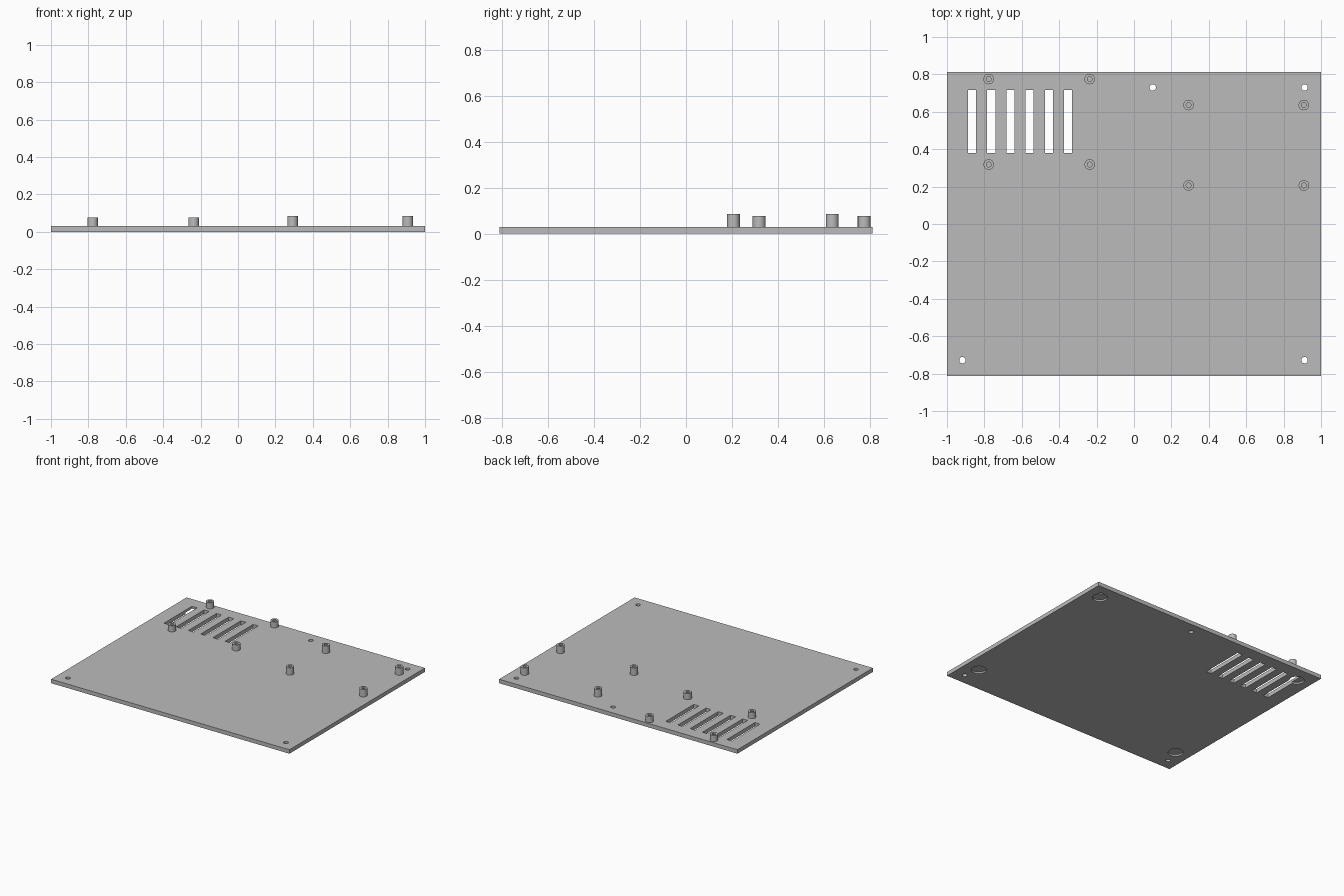
import bpy
import bmesh
from math import tau, radians
from mathutils import Matrix, Vector

cube = bpy.data.objects.get("Cube")
if cube:
    bpy.data.objects.remove(cube, do_unlink=True)

THICK = 0.03

grey = bpy.data.materials.new("plain_grey")
grey.use_nodes = True
grey.diffuse_color = (0.5, 0.5, 0.5, 1)
grey.node_tree.nodes["Principled BSDF"].inputs["Base Color"].default_value = (0.5, 0.5, 0.5, 1)


def make_object(name, bm):
    mesh = bpy.data.meshes.new(name)
    bm.to_mesh(mesh)
    bm.free()
    mesh.materials.append(grey)
    obj = bpy.data.objects.new(name, mesh)
    bpy.context.collection.objects.link(obj)
    return obj


def activate(obj):
    bpy.ops.object.select_all(action="DESELECT")
    obj.select_set(True)
    bpy.context.view_layer.objects.active = obj


def add_box(bm, centre, size):
    matrix = Matrix.Translation(centre) @ Matrix.Diagonal((*size, 1))
    bmesh.ops.create_cube(bm, size=1, matrix=matrix)


def add_cylinder(bm, x, y, z, radius, depth):
    bmesh.ops.create_cone(bm, cap_ends=True, segments=32, radius1=radius, radius2=radius,
                          depth=depth, matrix=Matrix.Translation((x, y, z)))


def cut(target, name, bm):
    cutter = make_object(name, bm)
    cutter.hide_render = True
    activate(target)
    mod = target.modifiers.new(name, "BOOLEAN")
    mod.operation = "DIFFERENCE"
    mod.solver = "EXACT"
    mod.object = cutter
    bpy.ops.object.modifier_apply(modifier=mod.name)
    bpy.data.objects.remove(cutter, do_unlink=True)


# Base plate
bm = bmesh.new()
add_box(bm, (0, 0, THICK / 2), (2, 1.624, THICK))
plate = make_object("base_plate", bm)

# Shallow round foot recesses underneath
bm = bmesh.new()
for x in (-0.885, 0.885):
    for y in (-0.61, 0.69):
        add_cylinder(bm, x, y, 0, 0.052, 0.024)
cut(plate, "foot_recesses", bm)

# Ventilation slots and screw holes
bm = bmesh.new()
for i in range(6):
    add_box(bm, (-0.866 + i * 0.1027, 0.548, 0), (0.043, 0.336, 0.2))
for x, y in ((0.1, 0.73), (0.912, 0.73), (-0.917, -0.728), (0.912, -0.728)):
    add_cylinder(bm, x, y, 0, 0.017, 0.2)
cut(plate, "slots_and_holes", bm)
activate(plate)
bpy.ops.object.shade_smooth_by_angle(angle=radians(30))


# Hollow standoffs for two circuit boards
def standoff(name, x, y, top):
    outer, bore = 0.028, 0.013
    profile = [(outer, THICK - 0.004), (outer, top), (bore, top),
               (bore, THICK + 0.002), (0, THICK + 0.002)]
    bm = bmesh.new()
    verts = [bm.verts.new((r, 0, z)) for r, z in profile]
    edges = [bm.edges.new(pair) for pair in zip(verts, verts[1:])]
    bmesh.ops.spin(bm, geom=verts + edges, cent=(0, 0, 0), axis=(0, 0, 1),
                   angle=tau, steps=32)
    bmesh.ops.remove_doubles(bm, verts=bm.verts, dist=0.0001)
    # Close the sunken underside so the post is solid
    bmesh.ops.holes_fill(bm, edges=[e for e in bm.edges if e.is_boundary], sides=0)
    bmesh.ops.recalc_face_normals(bm, faces=bm.faces)
    bmesh.ops.translate(bm, verts=bm.verts, vec=Vector((x, y, 0)))
    activate(make_object(name, bm))
    bpy.ops.object.shade_smooth_by_angle(angle=radians(30))


boards = (("low", (-0.777, -0.237), (0.318, 0.775), 0.076),
          ("tall", (0.292, 0.908), (0.206, 0.636), 0.086))
for label, xs, ys, top in boards:
    for x, side in zip(xs, ("right", "left")):
        for y, end in zip(ys, ("front", "back")):
            standoff(f"{label}_standoff_{end}_{side}", x, y, top)
